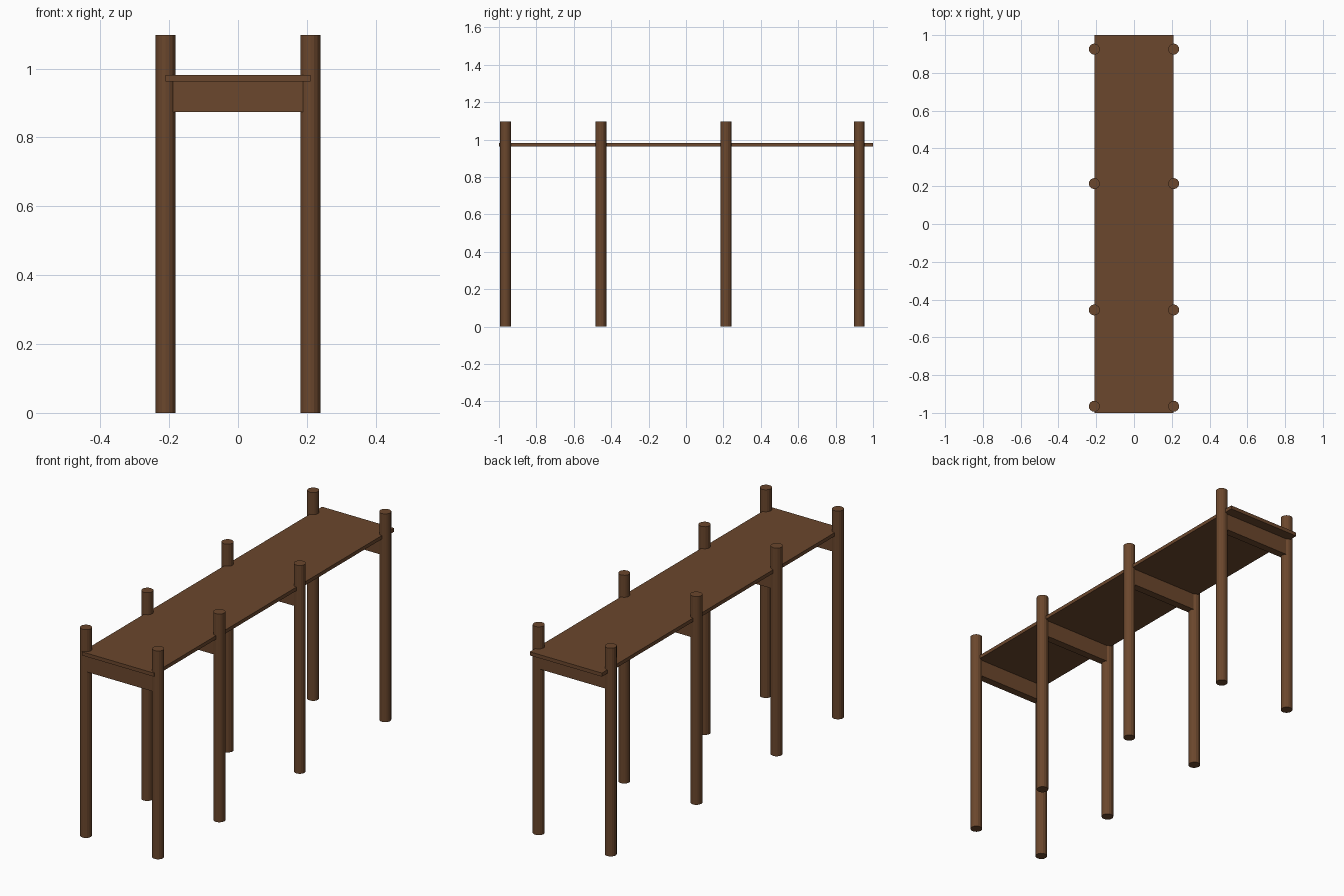
import bpy

if "Cube" in bpy.data.objects:
    bpy.data.objects.remove(bpy.data.objects["Cube"])

wood = bpy.data.materials.new("brown wood")
wood.diffuse_color = (0.147, 0.063, 0.026, 1)
wood.use_nodes = True
wood.node_tree.nodes["Principled BSDF"].inputs["Base Color"].default_value = wood.diffuse_color

POST_Y = (-0.965, -0.455, 0.214, 0.926)
POST_X, POST_R, POST_H = 0.21, 0.029, 1.097
DECK_BOTTOM, DECK_TOP = 0.962, 0.981
BEAM_BOTTOM = 0.874


def finish(name):
    ob = bpy.context.object
    ob.name = name
    ob.data.materials.append(wood)
    return ob


def box(name, size, loc):
    bpy.ops.mesh.primitive_cube_add(size=1, location=loc)
    ob = finish(name)
    ob.scale = size
    bpy.ops.object.transform_apply(location=False, rotation=False, scale=True)


# Walkway deck
box("deck", (2 * POST_X, 2, DECK_TOP - DECK_BOTTOM),
    (0, 0, (DECK_TOP + DECK_BOTTOM) / 2))

for i, y in enumerate(POST_Y, 1):
    # Cross beam under the deck, ends buried in the posts
    box(f"cross_beam_{i}", (0.40, 0.04, DECK_BOTTOM - BEAM_BOTTOM),
        (0, y, (DECK_BOTTOM + BEAM_BOTTOM) / 2))
    # Pair of round posts
    for side, s in (("left", -1), ("right", 1)):
        bpy.ops.mesh.primitive_cylinder_add(
            vertices=16, radius=POST_R, depth=POST_H,
            location=(s * POST_X, y, POST_H / 2))
        finish(f"{side}_post_{i}")
